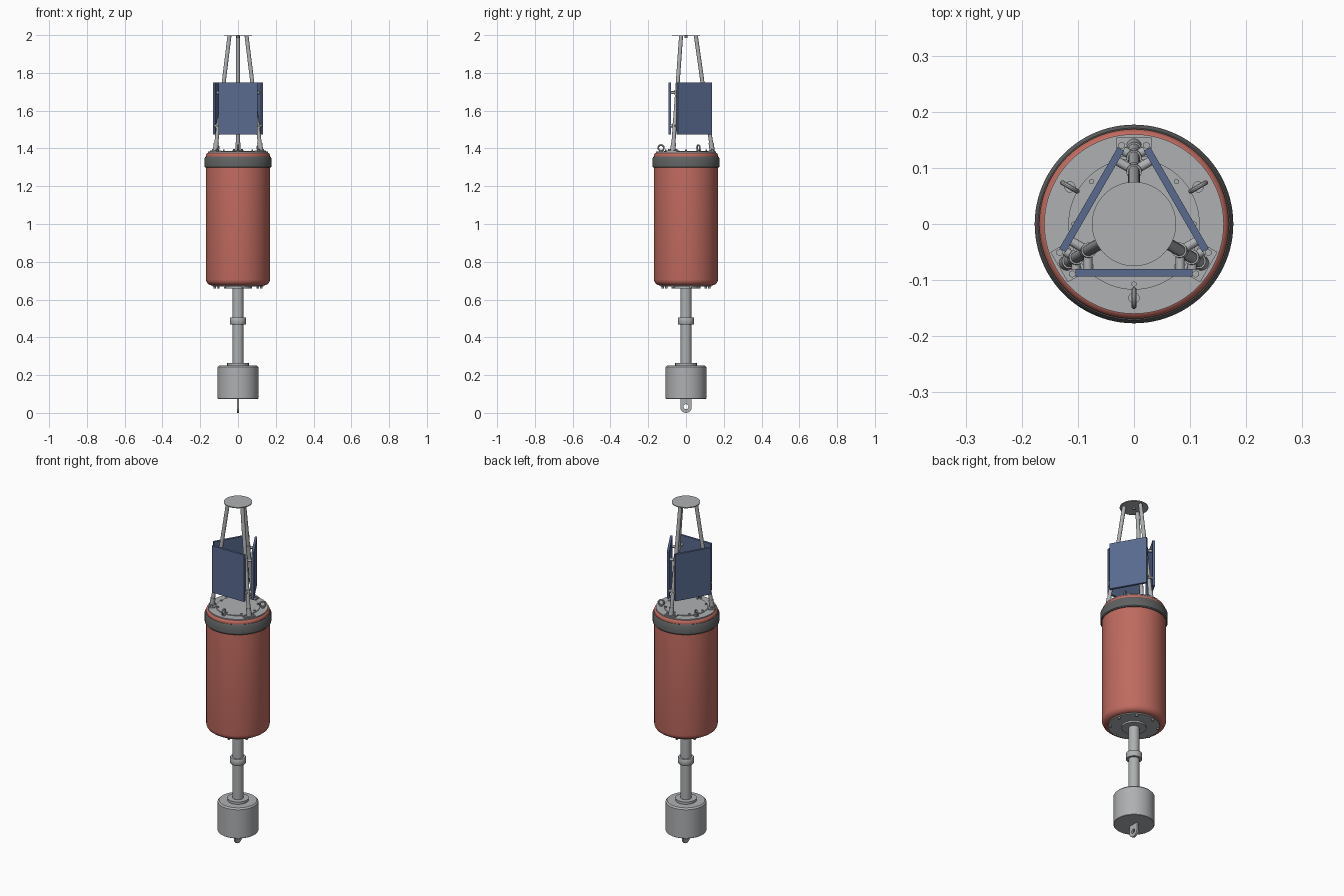
import bpy, bmesh, math
from mathutils import Vector, Matrix

if "Cube" in bpy.data.objects:
    bpy.data.objects.remove(bpy.data.objects["Cube"])


def material(name, rgb):
    m = bpy.data.materials.new(name)
    m.diffuse_color = (*rgb, 1)
    m.use_nodes = True
    m.node_tree.nodes["Principled BSDF"].inputs["Base Color"].default_value = m.diffuse_color
    return m


RED = material("hull red", (0.52, 0.145, 0.115))
GREY = material("metal grey", (0.42, 0.435, 0.445))
DARK = material("rubber dark grey", (0.115, 0.118, 0.118))
BLUE = material("panel blue", (0.10, 0.145, 0.28))
LEG_ANGLES = [math.radians(a) for a in (90, 210, 330)]
PANEL_ANGLES = [math.radians(a) for a in (270, 30, 150)]


def finish(ob, mat, smooth=True):
    ob.data.materials.clear()
    ob.data.materials.append(mat)
    if smooth:
        bpy.ops.object.select_all(action='DESELECT')
        ob.select_set(True)
        bpy.context.view_layer.objects.active = ob
        bpy.ops.object.shade_smooth_by_angle(angle=math.radians(35))
    return ob


def from_bmesh(name, bm, mat, smooth=True):
    bmesh.ops.recalc_face_normals(bm, faces=bm.faces)
    me = bpy.data.meshes.new(name)
    bm.to_mesh(me)
    bm.free()
    ob = bpy.data.objects.new(name, me)
    bpy.context.collection.objects.link(ob)
    return finish(ob, mat, smooth)


def lathe(name, profile, mat, n=64):
    """Revolve (radius, z) points round the z axis and cap both ends."""
    bm = bmesh.new()
    rings = [[bm.verts.new((r * math.cos(2 * math.pi * i / n),
                            r * math.sin(2 * math.pi * i / n), z)) for i in range(n)]
             for r, z in profile]
    for a, b in zip(rings, rings[1:]):
        for i in range(n):
            j = (i + 1) % n
            bm.faces.new((a[i], a[j], b[j], b[i]))
    bm.faces.new(rings[0])
    bm.faces.new(rings[-1])
    return from_bmesh(name, bm, mat)


def rod(name, p, q, r, mat, n=20):
    p, q = Vector(p), Vector(q)
    d = q - p
    bm = bmesh.new()
    mtx = Matrix.Translation((p + q) / 2) @ d.to_track_quat('Z', 'Y').to_matrix().to_4x4()
    bmesh.ops.create_cone(bm, cap_ends=True, segments=n, radius1=r, radius2=r,
                          depth=d.length, matrix=mtx)
    return from_bmesh(name, bm, mat)


def box(name, centre, size, angle, mat):
    """Box in a local frame (radial, tangential, z) turned about the z axis."""
    bm = bmesh.new()
    bmesh.ops.create_cube(bm, size=1, matrix=Matrix.Rotation(angle, 4, 'Z')
                          @ Matrix.Translation(centre) @ Matrix.Diagonal((*size, 1)))
    return from_bmesh(name, bm, mat, False)


def polar(r, a, z, t=0):
    """Point at radius r and angle a, shifted t along the tangent."""
    return Vector((r * math.cos(a) - t * math.sin(a), r * math.sin(a) + t * math.cos(a), z))


def fillet(cx, cz, r, a0, a1, n=6):
    return [(cx + r * math.cos(math.radians(a0 + (a1 - a0) * i / n)),
             cz + r * math.sin(math.radians(a0 + (a1 - a0) * i / n))) for i in range(n + 1)]


# Float hull with rounded rims, and rubber fender band
lathe("hull", fillet(0.138, 0.706, 0.031, -90, 0) + fillet(0.154, 1.363, 0.015, 0, 90), RED, 96)
lathe("fender_band", [(0.165, 1.298), (0.173, 1.298), (0.177, 1.303), (0.177, 1.348),
                      (0.171, 1.357), (0.165, 1.357)], DARK, 96)

# End plates and flanges
lathe("top_plate", [(0.16, 1.37), (0.16, 1.383)], GREY, 96)
lathe("top_hatch", [(0.117, 1.38), (0.117, 1.387)], GREY)
lathe("bottom_plate", [(0.136, 0.68), (0.136, 0.669)], GREY)
lathe("bottom_flange", [(0.065, 0.672), (0.065, 0.659)], GREY)

# Stem, coupling and ballast weight
lathe("stem", [(0.029, 0.24), (0.029, 0.67)], GREY, 40)
lathe("stem_coupling", [(0.028, 0.469), (0.041, 0.469), (0.043, 0.472), (0.043, 0.502),
                        (0.041, 0.505), (0.028, 0.505)], GREY, 40)
lathe("ballast_weight", [(0.106, 0.074), (0.108, 0.076), (0.108, 0.243), (0.100, 0.251)], GREY)
lathe("ballast_flange", [(0.057, 0.25), (0.057, 0.265)], GREY, 48)

# Mooring lug: rounded plate with a hole
cu = bpy.data.curves.new("mooring_lug", 'CURVE')
cu.dimensions, cu.fill_mode, cu.extrude = '2D', 'BOTH', 0.006
outer = [(-0.03, 0.078)] + fillet(0, 0.03, 0.03, 180, 360, 16) + [(0.03, 0.078)]
for pts in (outer, fillet(0, 0.033, 0.013, 0, 345, 23)):
    s = cu.splines.new('POLY')
    s.points.add(len(pts) - 1)
    for pt, (u, v) in zip(s.points, pts):
        pt.co = (u, v, 0, 1)
    s.use_cyclic_u = True
lug = bpy.data.objects.new("mooring_lug", cu)
bpy.context.collection.objects.link(lug)
lug.rotation_euler = (math.pi / 2, 0, math.pi / 2)
bpy.context.view_layer.objects.active = lug
lug.select_set(True)
bpy.ops.object.convert(target='MESH')
finish(bpy.context.view_layer.objects.active, GREY)

# Hatch bolts and bottom plate bolts
for i in range(8):
    a = math.radians(45 * i)
    rod("hatch_bolt", polar(0.107, a, 1.384), polar(0.107, a, 1.394), 0.005, GREY, 6)
    rod("bottom_bolt", polar(0.125, a + 0.2, 0.672), polar(0.125, a + 0.2, 0.659), 0.007, GREY, 6)

# Lifting eyes standing in radial planes
for a in PANEL_ANGLES:
    rod("lifting_eye_base", polar(0.132, a, 1.38), polar(0.132, a, 1.389), 0.01, GREY)
    bpy.ops.mesh.primitive_torus_add(major_radius=0.015, minor_radius=0.0045, major_segments=24,
                                     minor_segments=10, location=polar(0.132, a, 1.403),
                                     rotation=(math.pi / 2, 0, a))
    eye = bpy.context.object
    eye.name = "lifting_eye"
    finish(eye, GREY)


def leg_point(a, z):
    return polar(0.139 - 0.087 * (z - 1.385) / 0.613, a, z)


# Mast legs with feet, foot bolts and sleeves
for a in LEG_ANGLES:
    rod("mast_leg", leg_point(a, 1.385), leg_point(a, 1.997), 0.0105, GREY)
    rod("leg_socket", leg_point(a, 1.385), leg_point(a, 1.43), 0.0135, GREY)
    box("leg_foot", (0.137, 0, 1.386), (0.034, 0.062, 0.006), a, GREY)
    for t in (-0.022, 0.022):
        rod("foot_bolt", polar(0.14, a, 1.386, t), polar(0.14, a, 1.397, t), 0.0065, GREY, 6)
    for z in (1.52, 1.695):
        rod("leg_clamp", leg_point(a, z - 0.013), leg_point(a, z + 0.013), 0.0135, GREY)

# Solar panels, each held to its two neighbouring legs
for a in PANEL_ANGLES:
    box("solar_panel", (0.087, 0, 1.611), (0.013, 0.208, 0.274), a, BLUE)
    for leg in (a - math.pi / 3, a + math.pi / 3):
        for z in (1.52, 1.695):
            p = leg_point(leg, z)
            out = polar(1, a, 0)
            rod("panel_bracket", p, p + out * (0.082 - p.dot(out)), 0.008, GREY, 12)

# Masthead disc
lathe("masthead_disc", [(0.075, 1.994), (0.075, 1.999)], GREY)
lathe("masthead_pin", [(0.007, 1.985), (0.007, 2.0)], GREY, 16)
